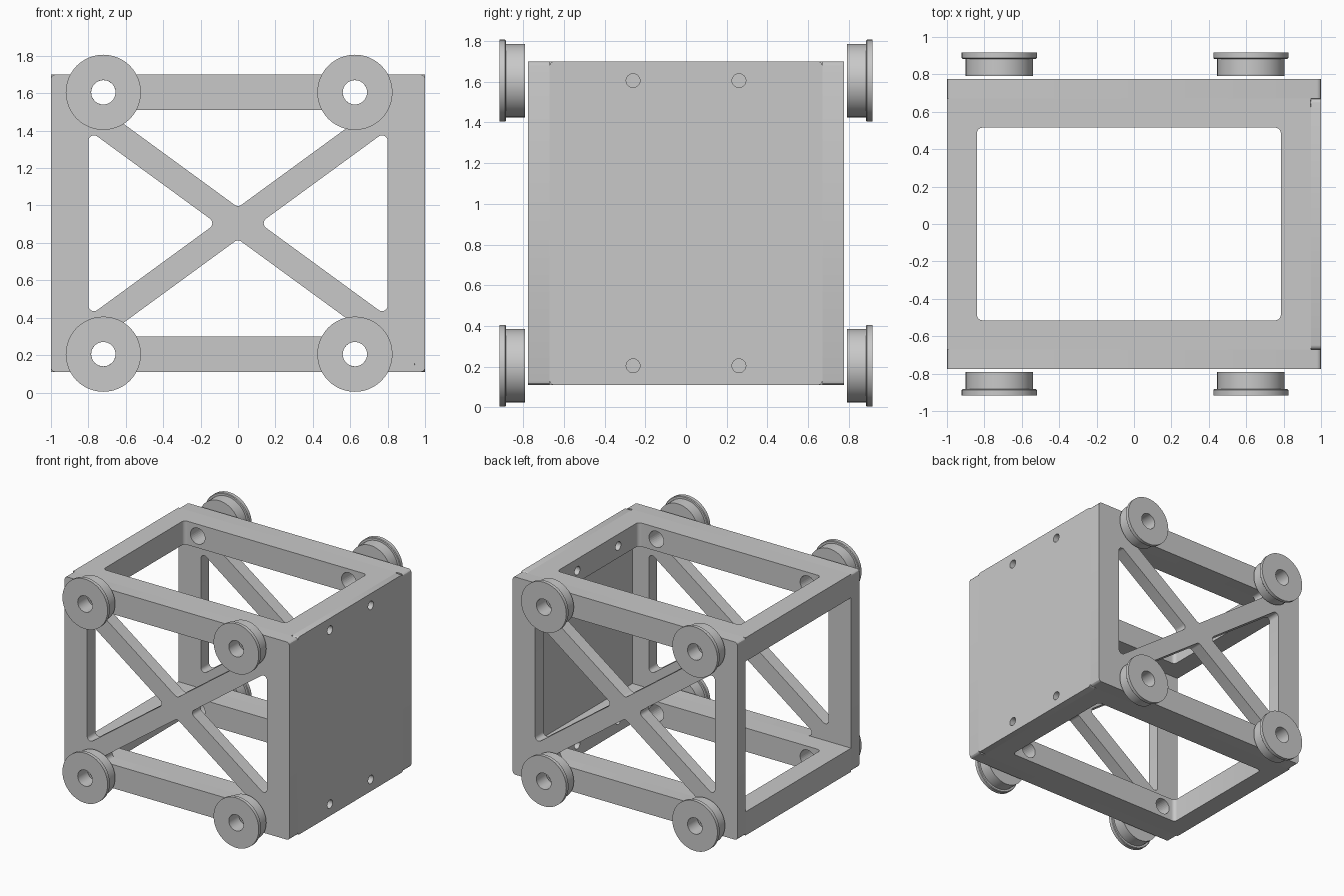
import bpy, bmesh
from math import pi, sin, cos
from mathutils import Vector, Matrix

cube = bpy.data.objects.get("Cube")
if cube:
    bpy.data.objects.remove(cube, do_unlink=True)

grey = bpy.data.materials.new("plain grey")
grey.use_nodes = True
COLOUR = (0.584, 0.584, 0.584, 1)
grey.diffuse_color = COLOUR
grey.node_tree.nodes["Principled BSDF"].inputs["Base Color"].default_value = COLOUR

LOW, HIGH = 0.11, 1.70            # bottom and top of the box
MID = (LOW + HIGH) / 2
RAIL = 0.19                       # rail height
HALF_Y, PANEL = 0.775, 0.105      # box half depth, panel thickness
INNER_Y = HALF_Y - PANEL
PLATE = 0.055                     # side plate thickness
AXLE_R, BOLT_R = 0.065, 0.034
AXLES = [(x, z) for x in (-0.72, 0.625) for z in (0.205, 1.605)]
BOLTS = [(y, z) for y in (-0.26, 0.26) for z in (0.205, 1.605)]


def rounded(corners, radius, steps=6):
    """Outline with every corner replaced by an arc."""
    pts, n = [], len(corners)
    for i in range(n):
        p = Vector(corners[i])
        a = (Vector(corners[i - 1]) - p).normalized()
        b = (Vector(corners[(i + 1) % n]) - p).normalized()
        half = a.angle(b) / 2
        centre = p + (a + b).normalized() * radius / sin(half)
        reach = radius * cos(half) / sin(half)
        start = (p + a * reach - centre).normalized()
        end = (p + b * reach - centre).normalized()
        pts += [centre + start.slerp(end, k / steps) * radius for k in range(steps + 1)]
    return pts


def rect(x0, x1, y0, y1):
    return [(x0, y0), (x1, y0), (x1, y1), (x0, y1)]


def circle(centre, radius, n=32):
    return [(centre[0] + radius * cos(2 * pi * k / n),
             centre[1] + radius * sin(2 * pi * k / n)) for k in range(n)]


def sheet(name, outlines, thickness, location, rotation=(0, 0, 0)):
    """Flat part with holes, extruded from closed outlines."""
    curve = bpy.data.curves.new(name, "CURVE")
    curve.dimensions = "2D"
    curve.fill_mode = "BOTH"
    curve.extrude = thickness / 2
    for pts in outlines:
        spline = curve.splines.new("POLY")
        spline.points.add(len(pts) - 1)
        for point, co in zip(spline.points, pts):
            point.co = (co[0], co[1], 0, 1)
        spline.use_cyclic_u = True
    temp = bpy.data.objects.new(name, curve)
    bpy.context.collection.objects.link(temp)
    mesh = bpy.data.meshes.new_from_object(
        temp.evaluated_get(bpy.context.evaluated_depsgraph_get()))
    bpy.data.objects.remove(temp, do_unlink=True)
    bm = bmesh.new()
    bm.from_mesh(mesh)
    bmesh.ops.remove_doubles(bm, verts=bm.verts, dist=1e-5)
    bmesh.ops.recalc_face_normals(bm, faces=bm.faces)
    ob = add(name, bm)
    ob.location, ob.rotation_euler = location, rotation
    return ob


def add(name, bm):
    mesh = bpy.data.meshes.new(name)
    bm.to_mesh(mesh)
    bm.free()
    mesh.materials.append(grey)
    ob = bpy.data.objects.new(name, mesh)
    bpy.context.collection.objects.link(ob)
    return ob


def smooth(ob):
    bpy.ops.object.select_all(action="DESELECT")
    ob.select_set(True)
    bpy.context.view_layer.objects.active = ob
    bpy.ops.object.shade_smooth_by_angle(angle=pi / 6)


# Front and back panels: frame with a cross brace
slope, gap, edge = 0.73, 0.085, 0.8
top_z = HIGH - RAIL
base = (top_z - MID - gap) / slope
side = slope * edge - gap
triangles = []
for s in (-1, 1):
    triangles.append([(-base, MID + s * (top_z - MID)), (base, MID + s * (top_z - MID)),
                      (0, MID + s * gap)])
    triangles.append([(s * edge, MID - side), (s * edge, MID + side),
                      (s * gap / slope, MID)])
panel_shape = [rounded(rect(-1, 1, LOW, HIGH), 0.022, 3)]
panel_shape += [rounded(t, 0.03) for t in triangles]
panel_shape += [circle(a, AXLE_R) for a in AXLES]
for name, s in (("front_panel", -1), ("back_panel", 1)):
    smooth(sheet(name, panel_shape, PANEL, (0, s * (HALF_Y - PANEL / 2), 0), (pi / 2, 0, 0)))

# Closed side plate with bolt holes
plate_shape = [rounded(rect(-INNER_Y, INNER_Y, LOW, HIGH), 0.022, 3)]
plate_shape += [circle(b, BOLT_R, 24) for b in BOLTS]
smooth(sheet("side_plate", plate_shape, PLATE, (1 - PLATE / 2, 0, 0), (pi / 2, 0, pi / 2)))

# Drill for the axle and bolt holes in the rails
bm = bmesh.new()
for x, z in AXLES:
    bmesh.ops.create_cone(bm, cap_ends=True, segments=32, radius1=AXLE_R, radius2=AXLE_R, depth=2,
                          matrix=Matrix.Translation((x, 0, z)) @ Matrix.Rotation(pi / 2, 4, "X"))
for y, z in BOLTS:
    bmesh.ops.create_cone(bm, cap_ends=True, segments=24, radius1=BOLT_R, radius2=BOLT_R, depth=0.4,
                          matrix=Matrix.Translation((0.9, y, z)) @ Matrix.Rotation(pi / 2, 4, "Y"))
drill = add("drill", bm)
drill.hide_render = True

# Bottom and top rail rings
ring_shape = [rect(-1, 1 - PLATE, -INNER_Y, INNER_Y),
              rounded(rect(-0.84, 0.785, -0.515, 0.515), 0.03)]
for name, z in (("bottom_rails", LOW + RAIL / 2), ("top_rails", HIGH - RAIL / 2)):
    ring = sheet(name, ring_shape, RAIL, (0, 0, z))
    cut = ring.modifiers.new("holes", "BOOLEAN")
    cut.operation, cut.solver, cut.object = "DIFFERENCE", "EXACT", drill
    smooth(ring)
    bpy.ops.object.modifier_apply(modifier=cut.name)
bpy.data.objects.remove(drill, do_unlink=True)

# Flanged wheels: revolved closed profile of (radius, distance from the middle)
profile = [(AXLE_R, 0.79), (0.18, 0.79), (0.18, 0.883), (0.196, 0.883),
           (0.201, 0.888), (0.201, 0.916), (AXLE_R, 0.916)]
for label, s in (("front", -1), ("back", 1)):
    for i, (x, z) in enumerate(AXLES):
        bm = bmesh.new()
        verts = [bm.verts.new((r, s * d, 0)) for r, d in profile]
        edges = [bm.edges.new((verts[k - 1], verts[k])) for k in range(len(verts))]
        bmesh.ops.spin(bm, geom=verts + edges, cent=(0, 0, 0), axis=(0, 1, 0),
                       angle=2 * pi, steps=48, use_merge=True)
        bmesh.ops.remove_doubles(bm, verts=bm.verts, dist=1e-5)
        bmesh.ops.recalc_face_normals(bm, faces=bm.faces)
        wheel = add(f"{label}_wheel_{i + 1}", bm)
        wheel.location = (x, 0, z)
        smooth(wheel)
